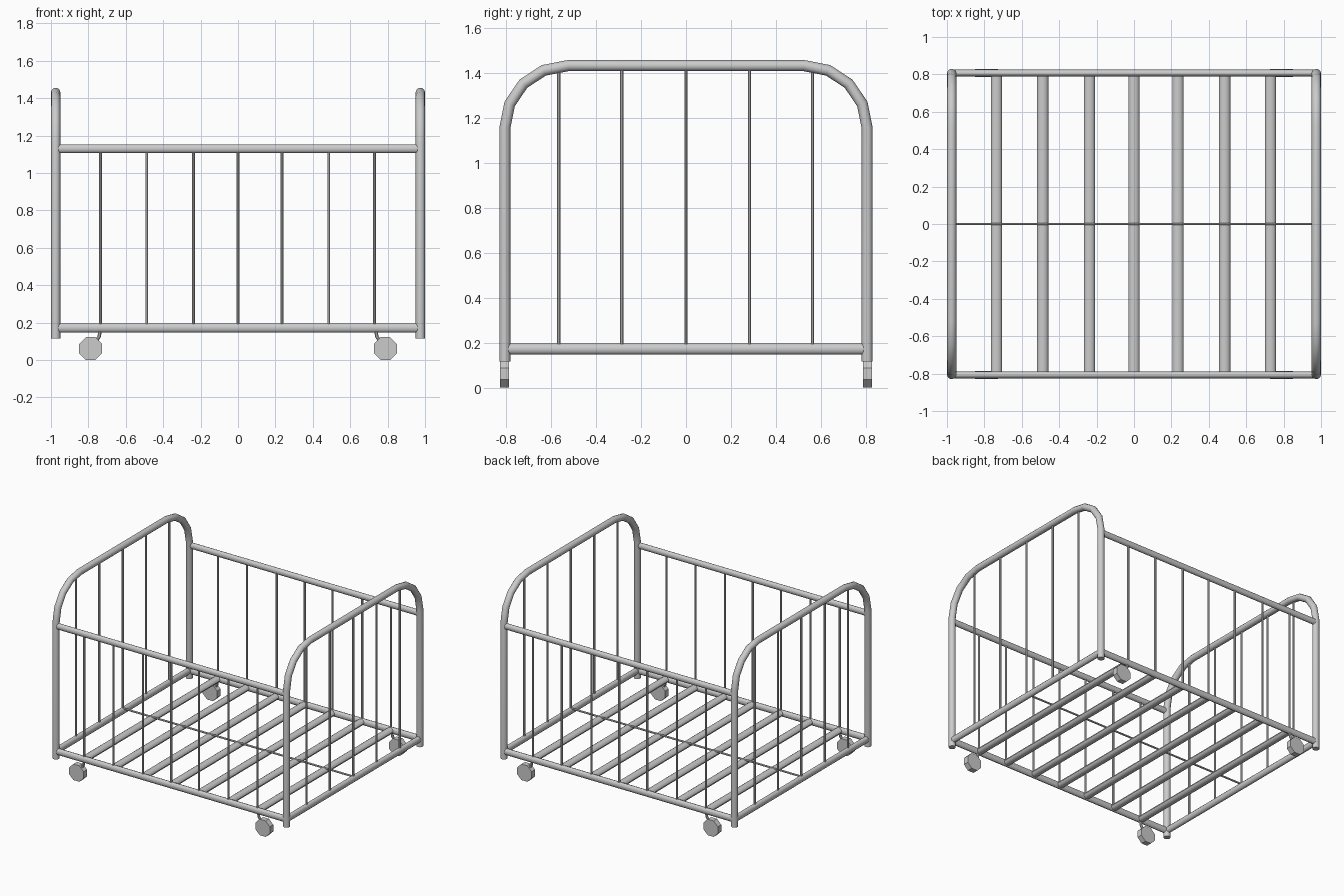
import bpy, bmesh, math
from mathutils import Vector

if "Cube" in bpy.data.objects:
    bpy.data.objects.remove(bpy.data.objects["Cube"])

FRAME_X, SIDE_Y = 0.975, 0.807
BAR_X = [-0.735, -0.488, -0.238, 0, 0.235, 0.485, 0.73]
BAR_Y = [-0.565, -0.285, 0, 0.282, 0.562]


def tube(name, points, normal, ra, rb, sides=12):
    """Capped elliptical tube along a planar path; ra lies along the plane normal."""
    pts, n = [Vector(p) for p in points], Vector(normal)
    bm = bmesh.new()
    rings = []
    for i, p in enumerate(pts):
        d_in = (p - pts[i - 1]).normalized() if i else (pts[1] - p).normalized()
        d_out = (pts[i + 1] - p).normalized() if i < len(pts) - 1 else d_in
        b = (d_in + d_out).normalized().cross(n)
        miter = 1 / math.cos(d_in.angle(d_out, 0) / 2)
        ring = []
        for k in range(sides):
            t = 2 * math.pi * (k + 0.5 * (sides == 8)) / sides
            ring.append(bm.verts.new(p + n * ra * math.cos(t) + b * rb * miter * math.sin(t)))
        rings.append(ring)
    for r, s in zip(rings, rings[1:]):
        for k in range(sides):
            j = (k + 1) % sides
            bm.faces.new((r[k], r[j], s[j], s[k]))
    bm.faces.new(rings[0])
    bm.faces.new(rings[-1])
    bmesh.ops.recalc_face_normals(bm, faces=bm.faces)
    me = bpy.data.meshes.new(name)
    bm.to_mesh(me)
    bm.free()
    ob = bpy.data.objects.new(name, me)
    bpy.context.collection.objects.link(ob)
    bpy.ops.object.select_all(action='DESELECT')
    ob.select_set(True)
    bpy.context.view_layer.objects.active = ob
    bpy.ops.object.shade_smooth_by_angle(angle=math.radians(40))
    return ob


# Arched end frames with lower rail and vertical bars
corner = [(0.805 - 0.28 * (1 - math.cos(a)), 1.16 + 0.275 * math.sin(a))
          for a in (math.pi / 8 * i for i in range(5))]
half = [(0.805, 0.12)] + corner
arch = half + [(-y, z) for y, z in reversed(half)]
for side, sx in (("left", -1), ("right", 1)):
    x = sx * FRAME_X
    tube(f"{side}_end_arch", [(x, y, z) for y, z in arch], (1, 0, 0), 0.025, 0.0245)
    tube(f"{side}_end_lower_rail", [(x, -0.80, 0.175), (x, 0.80, 0.175)], (1, 0, 0), 0.02, 0.025)
    for i, y in enumerate(BAR_Y):
        tube(f"{side}_end_bar_{i}", [(x, y, 0.18), (x, y, 1.43)], (1, 0, 0), 0.008, 0.008, 8)

# Long side rails, bars and castors
for side, sy in (("front", -1), ("back", 1)):
    y = sy * SIDE_Y
    for level, z, r in (("upper", 1.133, 0.0235), ("lower", 0.175, 0.025)):
        tube(f"{side}_{level}_rail", [(-0.965, y, z), (0.965, y, z)], (0, 1, 0), 0.018, r)
    for i, x in enumerate(BAR_X):
        tube(f"{side}_bar_{i}", [(x, y, 0.18), (x, y, 1.13)], (1, 0, 0), 0.008, 0.008, 8)
    for end, sx in (("left", -1), ("right", 1)):
        r = 0.061 / math.cos(math.pi / 8)
        x = sx * 0.788
        tube(f"{side}_{end}_castor_wheel", [(x, y - 0.021, 0.065), (x, y + 0.021, 0.065)],
             (1, 0, 0), r, r, 8)
        tube(f"{side}_{end}_castor_stem",
             [(sx * 0.736, y, 0.17), (sx * 0.742, y, 0.13), (sx * 0.775, y, 0.075)],
             (0, 1, 0), 0.01, 0.01, 8)

# Base slats and the thin centre rod
for i, x in enumerate(BAR_X):
    tube(f"base_slat_{i}", [(x, -0.80, 0.175), (x, 0.80, 0.175)], (1, 0, 0), 0.03, 0.022)
tube("base_centre_rod", [(-0.965, 0, 0.193), (0.965, 0, 0.193)], (0, 1, 0), 0.007, 0.007, 8)

# Rest the wheels on the ground
bpy.context.view_layer.update()
low = min(v.co.z for o in bpy.data.objects for v in o.data.vertices)
for o in bpy.data.objects:
    o.location.z -= low
